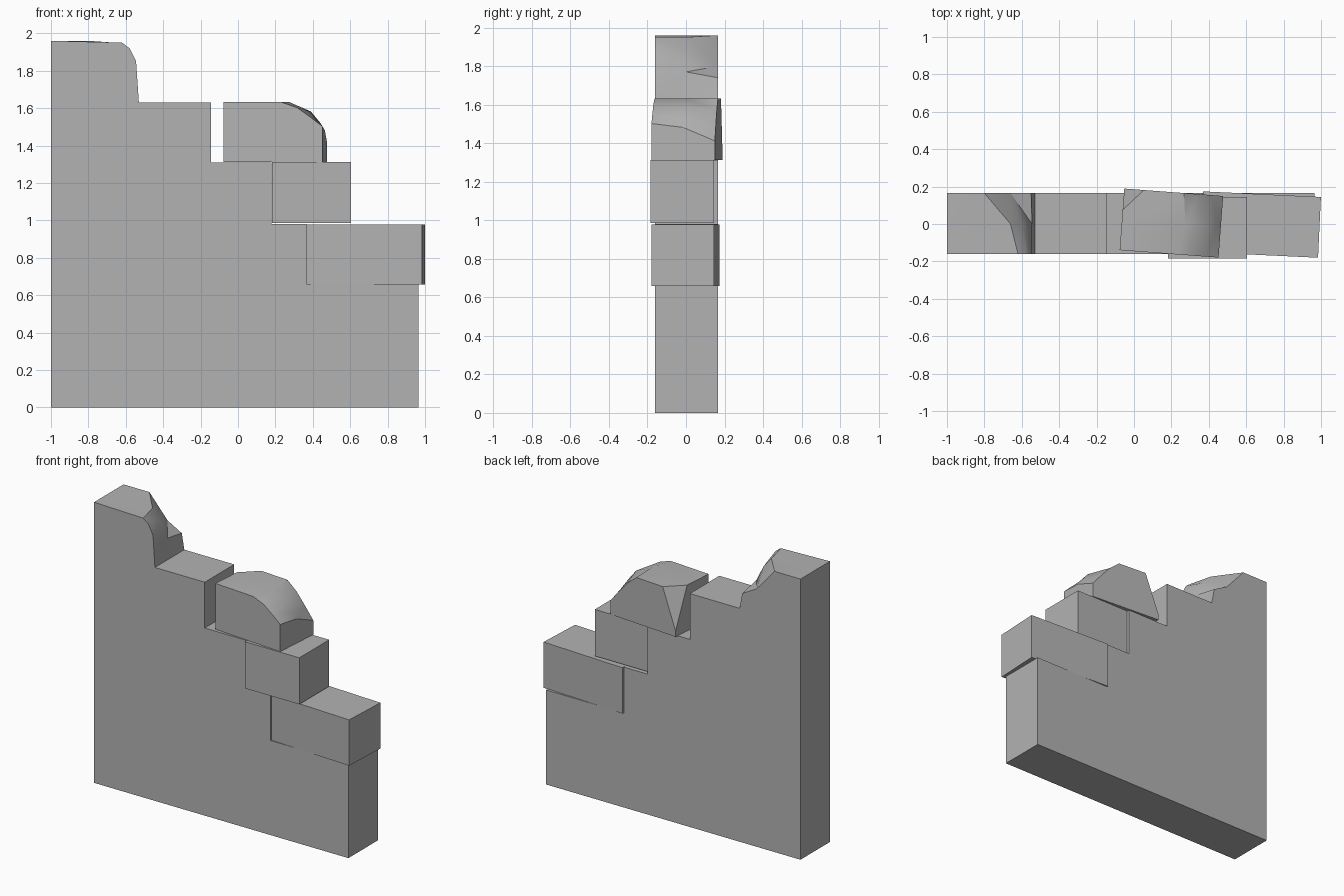
import bpy
import bmesh
from math import radians
from mathutils import Vector

cube = bpy.data.objects.get("Cube")
if cube:
    bpy.data.objects.remove(cube)

stone = bpy.data.materials.new("grey stone")
stone.use_nodes = True
colour = (0.45, 0.45, 0.45, 1)
stone.diffuse_color = colour
stone.node_tree.nodes["Principled BSDF"].inputs["Base Color"].default_value = colour


def finish(name, bm, location=(0, 0, 0), turn=0):
    """Turn a bmesh into a named stone object."""
    bmesh.ops.recalc_face_normals(bm, faces=bm.faces)
    mesh = bpy.data.meshes.new(name)
    bm.to_mesh(mesh)
    bm.free()
    mesh.materials.append(stone)
    obj = bpy.data.objects.new(name, mesh)
    bpy.context.collection.objects.link(obj)
    obj.location = location
    obj.rotation_euler.z = radians(turn)
    return obj


def loft(base, worn_edges, depths):
    """Join x-z outlines along y; every outline shares the base points."""
    bm = bmesh.new()
    rings = [[bm.verts.new((x, y, z)) for x, z in base + worn]
             for worn, y in zip(worn_edges, depths)]
    bm.faces.new(rings[0])
    bm.faces.new(rings[-1])
    strips = []
    for near, far in zip(rings, rings[1:]):
        for i in range(len(near)):
            j = (i + 1) % len(near)
            strips.append(bm.faces.new((near[i], near[j], far[j], far[i])))
    bmesh.ops.triangulate(bm, faces=strips)
    return bm


def smooth(obj):
    bpy.ops.object.select_all(action="DESELECT")
    obj.select_set(True)
    bpy.context.view_layer.objects.active = obj
    bpy.ops.object.shade_smooth_by_angle(angle=radians(30))


def brick(name, size, location, turn=0):
    bm = bmesh.new()
    bmesh.ops.create_cube(bm, size=1)
    bmesh.ops.scale(bm, vec=size, verts=bm.verts)
    return finish(name, bm, location, turn)


# Stepped wall with a broken, hollowed top corner
steps = [(-0.53, 1.63), (-0.145, 1.63), (-0.145, 1.31), (0.18, 1.31),
         (0.18, 0.98), (0.365, 0.98), (0.365, 0.66), (0.965, 0.66),
         (0.965, 0), (-1, 0), (-1, 1.96)]
front_break = [(-0.62, 1.95), (-0.58, 1.92), (-0.545, 1.85)]
middle_break = [(-0.66, 1.95), (-0.6, 1.88), (-0.545, 1.77)]
back_break = [(-0.8, 1.96), (-0.66, 1.80), (-0.55, 1.74)]
wall = finish("broken_wall", loft(
    steps, [front_break, middle_break, back_break], (-0.16, 0, 0.165)))
smooth(wall)

# Loose upper brick with a worn right end
foot = [(0.265, 0), (-0.265, 0), (-0.265, 0.32)]
front_wear = [(0.045, 0.32), (0.13, 0.29), (0.2, 0.24), (0.265, 0.19)]
middle_wear = [(0.075, 0.32), (0.19, 0.27), (0.24, 0.21), (0.265, 0.17)]
back_wear = [(0.055, 0.32), (0.13, 0.26), (0.2, 0.18), (0.265, 0.1)]
bm = loft(foot, [front_wear, middle_wear, back_wear], (-0.165, 0, 0.165))

# Chip off its back corner
side, rear, low = (Vector((-0.265, 0.05, 0.32)), Vector((-0.16, 0.165, 0.32)),
                   Vector((-0.265, 0.165, 0.04)))
normal = (rear - side).cross(low - side)
if normal.x > 0:
    normal.negate()
cut = bmesh.ops.bisect_plane(bm, geom=bm.verts[:] + bm.edges[:] + bm.faces[:],
                             plane_co=side, plane_no=normal, clear_outer=True)
bmesh.ops.holes_fill(bm, edges=[e for e in bm.edges if e.is_boundary])
upper = finish("upper_brick", bm, (0.2, 0.005, 1.312), -4.3)
smooth(upper)

# Whole bricks resting on the lower steps
brick("middle_brick", (0.42, 0.33, 0.325), (0.393, -0.02, 1.149))
brick("lower_brick", (0.63, 0.325, 0.32), (0.677, -0.003, 0.818), -2.7)
